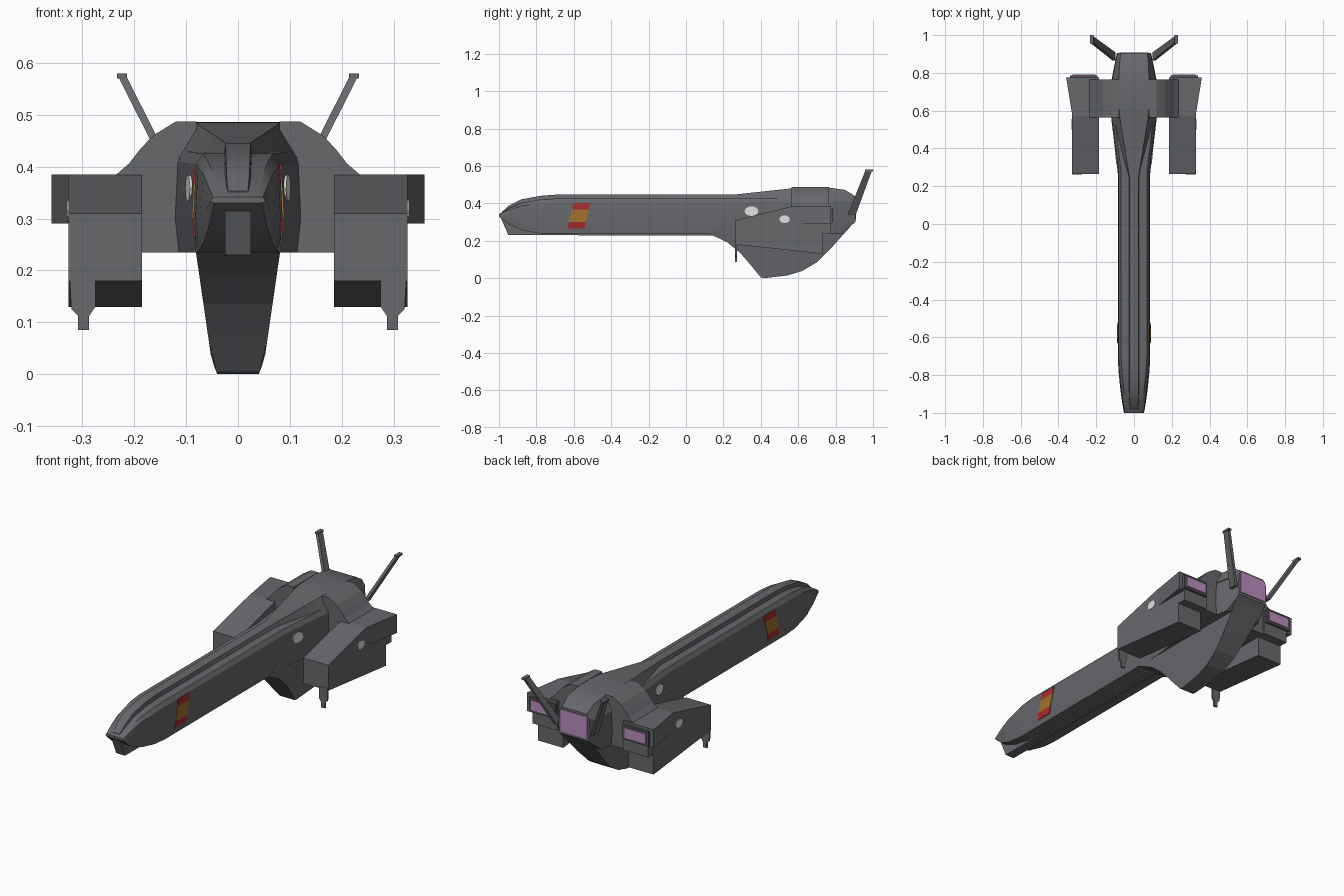
import bpy, bmesh, math

if "Cube" in bpy.data.objects:
    bpy.data.objects.remove(bpy.data.objects["Cube"])


def material(name, r, g, b):
    m = bpy.data.materials.new(name)
    m.diffuse_color = (r, g, b, 1)
    m.use_nodes = True
    m.node_tree.nodes["Principled BSDF"].inputs["Base Color"].default_value = m.diffuse_color
    return m


GREY = material("hull grey", 0.135, 0.138, 0.148)
DARK = material("engine frame grey", 0.09, 0.09, 0.10)
PINK = material("exhaust lilac", 0.50, 0.26, 0.52)
RED = material("stripe red", 0.40, 0.025, 0.025)
OCHRE = material("stripe ochre", 0.36, 0.16, 0.025)
WHITE = material("marking white", 0.75, 0.75, 0.75)


def loft(name, rings, mat, mirror=False, smooth=False):
    """Skin a list of equal-length point rings and cap both ends."""
    bm = bmesh.new()
    rows = [[bm.verts.new(p) for p in ring] for ring in rings]
    n = len(rows[0])
    for a, b in zip(rows, rows[1:]):
        for i in range(n):
            j = (i + 1) % n
            bm.faces.new((a[i], a[j], b[j], b[i]))
    bm.faces.new(rows[0][::-1])
    bm.faces.new(rows[-1])
    bmesh.ops.recalc_face_normals(bm, faces=bm.faces)
    me = bpy.data.meshes.new(name)
    bm.to_mesh(me)
    bm.free()
    me.materials.append(mat)
    ob = bpy.data.objects.new(name, me)
    bpy.context.collection.objects.link(ob)
    if mirror:
        ob.modifiers.new("mirror", 'MIRROR').use_mirror_merge = False
    if smooth:
        bpy.ops.object.select_all(action='DESELECT')
        ob.select_set(True)
        bpy.context.view_layer.objects.active = ob
        bpy.ops.object.shade_smooth_by_angle(angle=math.radians(25))
    return ob


def side_prism(name, profile, x0, x1, mat, mirror=True):
    """Extrude a (y, z) profile along x; x0 and x1 may be functions of y, z."""
    f0 = x0 if callable(x0) else lambda y, z: x0
    f1 = x1 if callable(x1) else lambda y, z: x1
    return loft(name, [[(f(y, z), y, z) for y, z in profile] for f in (f0, f1)], mat, mirror)


def front_prism(name, profile, y0, y1, mat, mirror=True):
    return loft(name, [[(x, y, z) for x, z in profile] for y in (y0, y1)], mat, mirror)


def rect(a0, a1, b0, b1):
    return [(a0, b0), (a1, b0), (a1, b1), (a0, b1)]


def symmetric(y, half):
    return [(x, y, z) for x, z in half] + [(-x, y, z) for x, z in reversed(half)]


def plate(name, profile, surface, mat):
    """Thin painted marking lying on a side surface x = surface(y, z)."""
    side_prism(name, profile, lambda y, z: surface(y, z) - 0.002,
               lambda y, z: surface(y, z) + 0.003, mat)


def ellipse(cy, cz, ry, rz, n=12):
    return [(cy + ry * math.cos(2 * math.pi * i / n), cz + rz * math.sin(2 * math.pi * i / n))
            for i in range(n)]


# Long fuselage: y, bottom z, top z, half width
stations = [(-1.0, .330, .342, .053), (-.95, .288, .372, .062), (-.88, .257, .402, .072),
            (-.78, .238, .420, .082), (-.70, .235, .425, .086), (.27, .235, .425, .086),
            (.565, .235, .430, .121), (.76, .235, .430, .119), (.83, .235, .430, .106),
            (.905, .300, .430, .090)]
rings = []
for y, z0, z3, w in stations:
    h = z3 - z0
    rings.append(symmetric(y, [(w - .007, z0), (w, z0 + .34 * h),
                               (w - .005, z0 + .89 * h), (w - .018, z3)]))
loft("fuselage", rings, GREY, smooth=True)

# Raised spine that widens into the rear deck: y, base half, base z, top half, top z
spine = [(-.985, .022, .335, .019, .353), (-.95, .026, .360, .022, .386),
         (-.88, .027, .390, .023, .421), (-.78, .028, .410, .024, .440),
         (-.70, .028, .415, .024, .446), (.25, .028, .415, .024, .446),
         (.565, .115, .415, .075, .480), (.62, .117, .415, .079, .485),
         (.75, .117, .415, .080, .486), (.85, .100, .410, .076, .472),
         (.905, .086, .405, .070, .438)]
loft("spine", [symmetric(y, [(b, bz), (t, tz)]) for y, b, bz, t, tz in spine], GREY, smooth=True)

# Chin beam under the nose and along the belly
side_prism("chin_beam", [(-.987, .315), (-.95, .230), (.20, .228), (.20, .26), (-.9, .32)],
           -.025, .025, GREY, False)

# Deep keel, narrower toward the bottom
keel = [(.13, .235), (.22, .192), (.29, .135), (.35, .065), (.40, .004), (.42, 0), (.54, .014),
        (.62, .038), (.70, .085), (.78, .165), (.90, .300), (.88, .34), (.20, .30)]


def keel_half(y, z):
    return min(.040 + .4 * z, .047 + .145 * z, .086)


side_prism("keel", keel, lambda y, z: -keel_half(y, z), keel_half, GREY, False)

# Curved shoulders joining fuselage and engine pods
shoulder = [(.08, .487), (.12, .487), (.165, .459), (.19, .432), (.21, .406), (.238, .382),
            (.238, .30), (.19, .235), (.08, .235)]
front_prism("shoulder", shoulder, .565, .765, GREY)

# Engine pods with flared outer rear
pod = [(.265, .31), (.57, .385), (.775, .385), (.775, .235), (.73, .235), (.73, .13), (.265, .18)]
side_prism("engine_pod", pod, .185, .327, GREY)
flare = [[(.30, y, .29), (x, y, .29), (x, y, .385), (.30, y, .385)]
         for y, x in ((.57, .326), (.775, .359))]
loft("pod_flare", flare, GREY, True)

# Thin gun plate hanging from the pod front
gun = [(.275, .19), (.325, .19), (.321, .125), (.308, .112), (.308, .085), (.287, .085),
       (.287, .112), (.275, .13)]
front_prism("gun_plate", gun, .263, .272, GREY)

# Exhausts: raised frames with coloured panels
front_prism("pod_exhaust_frame", rect(.192, .338, .298, .372), .77, .787, DARK)
front_prism("pod_exhaust_panel", rect(.205, .325, .310, .360), .784, .791, PINK)
front_prism("main_exhaust_panel", rect(-.076, .076, .314, .426), .902, .909, PINK, False)

# Slanted tail fins with tip caps
fin = []
for x, ya, yb, z in ((.105, .865, .908, .34), (.222, .958, .993, .572)):
    fin.append([(x - .008, ya, z), (x + .008, ya, z), (x + .008, yb, z), (x - .008, yb, z)])
loft("tail_fin", fin, GREY, True)
side_prism("tail_fin_cap", rect(.956, 1.0, .570, .580), .214, .233, GREY)


# Slanted stripes on the nose flank
def flank(y, z):
    return .079 + (z - .235) * .108 if z < .3 else .086 - (z - .3) * .047


def stripe(name, z0, z1, mat):
    def lean(z):
        return -.634 + (z - .265) * .23
    pts = [(lean(z0), z0), (lean(z0) + .091, z0), (lean(z1) + .091, z1), (lean(z1), z1)]
    plate(name, pts, flank, mat)


stripe("lower_red_stripe", .265, .301, RED)
stripe("middle_ochre_stripe", .301, .368, OCHRE)
stripe("upper_red_stripe", .368, .403, RED)

# White round markings on fuselage and pods
plate("fuselage_marking", ellipse(.35, .358, .037, .026),
      lambda y, z: .0845 + (y - .27) * .122, WHITE)
plate("pod_marking", ellipse(.527, .315, .028, .021), lambda y, z: .327, WHITE)
